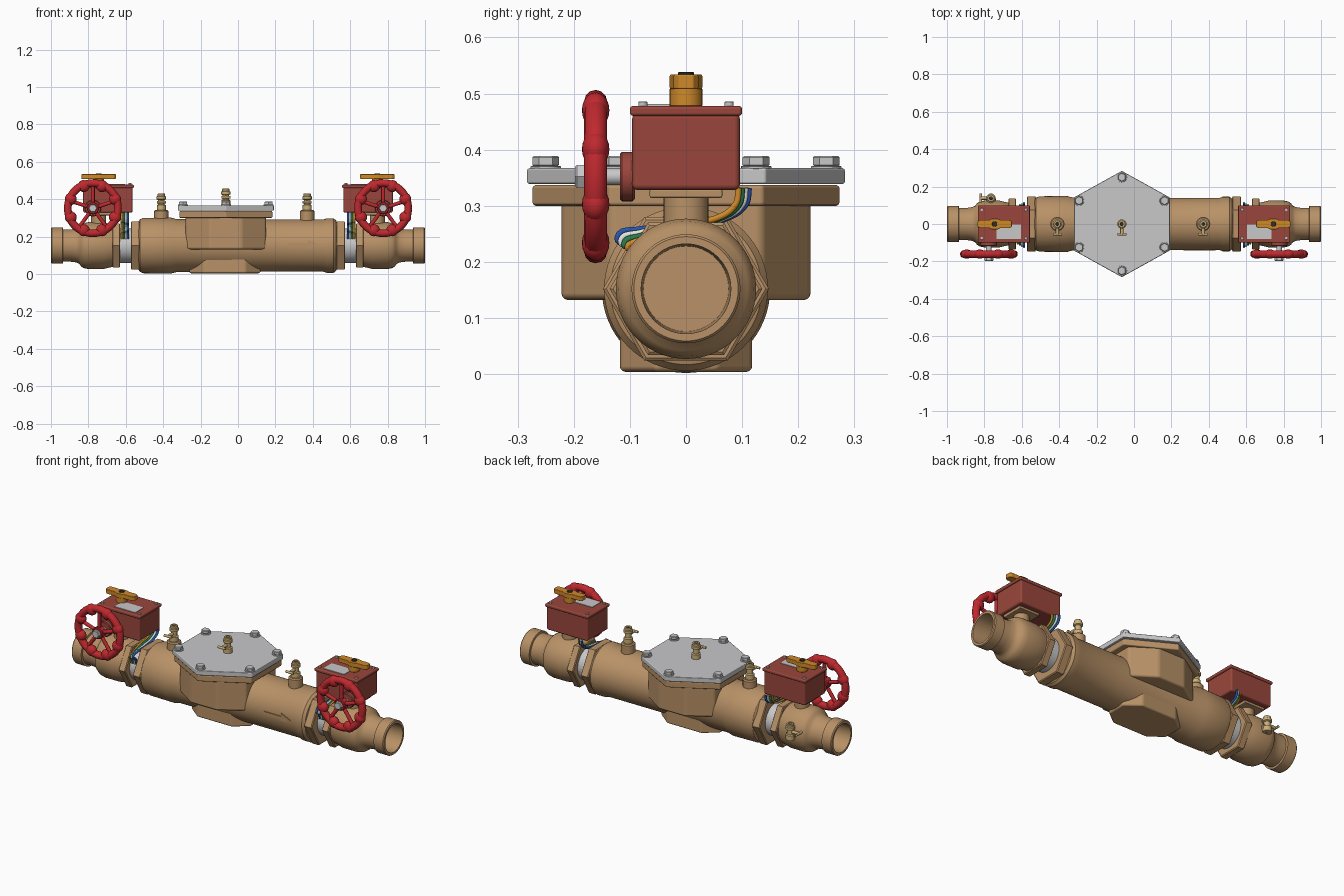
import bpy, bmesh, math
from mathutils import Vector

if "Cube" in bpy.data.objects:
    bpy.data.objects.remove(bpy.data.objects["Cube"])

AX = 0.152   # height of the pipe axis
CX = -0.065  # centre of the cover in x


def material(name, r, g, b):
    m = bpy.data.materials.new(name)
    m.diffuse_color = (r, g, b, 1)
    m.use_nodes = True
    m.node_tree.nodes["Principled BSDF"].inputs["Base Color"].default_value = m.diffuse_color
    return m


BRONZE = material("bronze", .48, .285, .135)
BRASS = material("pale brass", .60, .43, .19)
SILVER = material("silver", .58, .58, .59)
BOXRED = material("brick red", .32, .062, .045)
RED = material("wheel red", .52, .022, .028)
ORANGE = material("orange", .62, .25, .022)
DARK = material("dark grey", .03, .03, .03)
BLUE = material("wire blue", .02, .09, .42)
GREEN = material("wire green", .02, .20, .07)
WHITE = material("wire white", .75, .75, .72)


def finish(name, bm, mat, bevel=0, segs=2):
    bmesh.ops.remove_doubles(bm, verts=bm.verts, dist=1e-5)
    bmesh.ops.recalc_face_normals(bm, faces=bm.faces)
    me = bpy.data.meshes.new(name)
    bm.to_mesh(me)
    bm.free()
    me.materials.append(mat)
    me.shade_smooth()
    me.set_sharp_from_angle(angle=math.radians(32))
    ob = bpy.data.objects.new(name, me)
    bpy.context.collection.objects.link(ob)
    if bevel:
        b = ob.modifiers.new("bevel", 'BEVEL')
        b.width, b.segments, b.limit_method = bevel, segs, 'ANGLE'
        b.harden_normals = True
    return ob


def lathe(name, prof, mat, axis='Z', loc=(0, 0, 0), n=40, phase=0, loop=False):
    """Spin (position along axis, radius) points around an axis."""
    bm = bmesh.new()
    rings = []
    for h, r in prof:
        ring = []
        for i in range(n):
            a = phase + 2 * math.pi * i / n
            u, v = r * math.cos(a), r * math.sin(a)
            p = {'X': (h, u, v), 'Y': (u, h, v), 'Z': (u, v, h)}[axis]
            ring.append(bm.verts.new(Vector(p) + Vector(loc)))
        rings.append(ring)
    pairs = list(zip(rings, rings[1:] + rings[:1]))
    for a, b in (pairs if loop else pairs[:-1]):
        for i in range(n):
            j = (i + 1) % n
            bm.faces.new((a[i], a[j], b[j], b[i]))
    bmesh.ops.dissolve_degenerate(bm, dist=1e-5, edges=bm.edges)
    return finish(name, bm, mat)


def drum(name, h0, h1, r, mat, axis='Z', loc=(0, 0, 0), n=32, c=.004, phase=0):
    prof = [(h0, 0), (h0, r - c), (h0 + c, r), (h1 - c, r), (h1, r - c), (h1, 0)]
    return lathe(name, prof, mat, axis, loc, n, phase)


def prism(name, pts, z0, z1, mat, bevel=0, segs=2):
    bm = bmesh.new()
    lo = [bm.verts.new((x, y, z0)) for x, y in pts]
    hi = [bm.verts.new((x, y, z1)) for x, y in pts]
    bm.faces.new(lo)
    bm.faces.new(hi)
    for i in range(len(pts)):
        j = (i + 1) % len(pts)
        bm.faces.new((lo[i], lo[j], hi[j], hi[i]))
    return finish(name, bm, mat, bevel, segs)


def block(name, x0, x1, y0, y1, z0, z1, mat, bevel=0, segs=2):
    return prism(name, [(x0, y0), (x1, y0), (x1, y1), (x0, y1)], z0, z1, mat, bevel, segs)


def four(cx, x, y):
    return [(cx + a * x, b * y) for a, b in ((1, 1), (-1, 1), (-1, -1), (1, -1))]


def octagon(cx, xo, yi, xi, yo):
    return [(cx + xo, -yi), (cx + xo, yi), (cx + xi, yo), (cx - xi, yo),
            (cx - xo, yi), (cx - xo, -yi), (cx - xi, -yo), (cx + xi, -yo)]


def tube(name, pts, r, mat):
    cu = bpy.data.curves.new(name, 'CURVE')
    cu.dimensions = '3D'
    cu.bevel_depth, cu.bevel_resolution, cu.resolution_u = r, 3, 6
    cu.use_fill_caps = True
    sp = cu.splines.new('BEZIER')
    sp.bezier_points.add(len(pts) - 1)
    for bp, p in zip(sp.bezier_points, pts):
        bp.co = p
        bp.handle_left_type = bp.handle_right_type = 'AUTO'
    cu.materials.append(mat)
    ob = bpy.data.objects.new(name, cu)
    bpy.context.collection.objects.link(ob)
    bpy.ops.object.select_all(action='DESELECT')
    ob.select_set(True)
    bpy.context.view_layer.objects.active = ob
    bpy.ops.object.convert(target='MESH')


def test_cock(x, y, z, side=(0, -1)):
    prof = [(0, 0), (0, .024), (.028, .024), (.032, .017), (.056, .017), (.06, .025),
            (.074, .025), (.077, .02), (.088, .02), (.09, .018), (.09, .01), (.082, .01), (.082, 0)]
    lathe("test_cock", prof, BRASS, 'Z', (x, y, z), 20)
    drum("test_cock_hole", .08, .084, .01, DARK, 'Z', (x, y, z), 12, .001)
    end = Vector((x + side[0] * .055, y + side[1] * .055, z + .045))
    across = Vector((side[1], side[0], 0)) * .024
    tube("test_cock_stem", [(x, y, z + .045), end], .009, BRASS)
    tube("test_cock_key", [end - across, end + across], .007, BRASS)


# main body with its bottom pad and raised arrow
lathe("main_body", [(-.535, 0), (-.535, .125), (-.525, .14), (-.505, .148), (-.36, .15), (-.33, .142),
      (.18, .139), (.455, .139), (.475, .146), (.51, .146), (.525, .135), (.53, .12), (.53, 0)],
      BRONZE, 'X', (0, 0, AX), 64)
prism("bottom_pad", octagon(-.07, .19, .055, .11, .118), .004, .11, BRONZE, .01, 3)
arrow = prism("flow_arrow", [(.265, -.009), (.375, -.009), (.375, -.026), (.435, 0),
              (.375, .026), (.375, .009), (.265, .009)], .13, .143, BRONZE)
arrow.rotation_euler.x = math.pi / 2
arrow.location.z = AX + .004

# cover housing, flange, cover plate and bolts
prism("cover_housing", octagon(CX, .215, .135, .085, .222), .132, .31, BRONZE, .012, 3)
def hexagon(d):
    return [(CX + math.sin(k * math.pi / 3) * (.296 - d),
             math.cos(k * math.pi / 3) * (.284 - d)) for k in range(6)]
prism("cover_flange", hexagon(.009), .30, .337, BRONZE, .006)
prism("cover_plate", hexagon(0), .339, .367, SILVER, .004)
for k in range(6):
    a = k * math.pi / 3
    p = (CX + math.sin(a) * .264, math.cos(a) * .25, 0)
    drum("bolt_washer", .365, .371, .027, SILVER, 'Z', p, 20, .001)
    drum("bolt_head", .37, .389, .024, SILVER, 'Z', p, 6, .003, math.pi / 6)

# test cocks on their bosses
for x in (-.41, .37):
    drum("cock_boss", .25, .342, .038, BRONZE, 'Z', (x, 0, 0), 32, .006)
    test_cock(x, 0, .34)
test_cock(CX, 0, .366)
drum("side_cock_boss", .07, .14, .026, BRONZE, 'Y', (-.765, 0, AX + .01), 24)
test_cock(-.765, .138, .137, (-1, 0))


def shutoff(s):
    """One end valve with its actuator; s is the side along x."""
    pipe = (0, 0, AX)
    # valve barrel with grooved pipe end and open bore
    prof = [(.63, 0), (.63, .105), (.69, .118), (.72, .125), (.80, .125), (.825, .12), (.84, .11),
            (.848, .098), (.865, .09), (.895, .086), (.935, .086), (.937, .097), (.995, .097),
            (1, .093), (1, .08), (.87, .076), (.87, 0)]
    lathe("valve_barrel", [(s * h, r) for h, r in prof], BRONZE, 'X', pipe, 56)
    for h0, h1, r in ((.525, .573, .148), (.63, .672, .136)):
        prof = [(h0, 0), (h0, r - .006), (h0 + .004, r), (h1 - .004, r), (h1, r - .006), (h1, 0)]
        lathe("union_nut", [(s * h, q) for h, q in prof], BRONZE, 'X', pipe, 6)
    a, b = sorted((s * .56, s * .64))
    drum("union_pipe", a, b, .092, SILVER, 'X', pipe, 40)
    # stem and mounting plate
    drum("valve_stem", .25, .318, .04, BRONZE, 'Z', (s * .745, 0, 0))
    block("mount_plate", s * .745 - .065, s * .745 + .065, -.065, .065, .314, .33, BRONZE, .004)
    # gearbox with lid, screws and label
    cx = s * .696
    prism("gear_box", four(cx, .132, .096), .328, .465, BOXRED, .01, 3)
    prism("gear_box_lid", four(cx, .139, .1), .46, .478, BOXRED, .006, 3)
    for x, y in four(cx, .118, .077):
        drum("lid_screw", .476, .486, .008, SILVER, 'Z', (x, y, 0), 12, .001)
    prism("label", [(p + s * .669, q - .041) for p, q in four(0, .066, .038)], .477, .481, SILVER)
    # position indicator
    px = s * .745
    drum("indicator_hub", .475, .512, .029, ORANGE, 'Z', (px, 0, 0))
    pts = []
    for side in (1, -1):
        pts += [(px + side * .092, -side * .013), (px + side * .092, side * .013),
                (px + side * .08, side * .022), (px + side * .03, side * .022),
                (px + side * .015, side * .029), (px - side * .015, side * .029),
                (px - side * .03, side * .022), (px - side * .08, side * .022)]
    prism("indicator_wing", pts, .508, .534, ORANGE, .003)
    drum("indicator_screw", .53, .538, .014, DARK, 'Z', (px, 0, 0), 20, .001)
    # hand wheel: rim, grips, hub and spokes
    c = Vector((s * .776, -.161, .352))
    ring = [(.0205 * math.sin(t * math.pi / 6), .134 + .0205 * math.cos(t * math.pi / 6)) for t in range(12)]
    lathe("wheel_rim", ring, RED, 'Y', c, 56, 0, True)
    ball = [(-.0245 * math.cos(t * math.pi / 10), .032 * math.sin(t * math.pi / 10)) for t in range(11)]
    for k in range(8):
        a = math.pi * (k + .5) / 4
        lathe("wheel_grip", ball, RED, 'Y', c + Vector((math.cos(a), 0, math.sin(a))) * .128, 20)
    drum("wheel_hub", -.02, .02, .033, RED, 'Y', c, 24)
    for k in range(5):
        a = math.pi / 2 + k * math.pi * .4
        d = Vector((math.cos(a), 0, math.sin(a)))
        tube("wheel_spoke", [c + d * .02, c + d * .13], .0105, RED)
    drum("wheel_nut", -.037, -.015, .024, SILVER, 'Y', c, 6)
    drum("wheel_shaft", -.01, .07, .015, SILVER, 'Y', c, 20)
    drum("shaft_collar", .043, .07, .044, BOXRED, 'Y', c, 32)
    # wiring draped over the union
    for k, mat in enumerate((BLUE, WHITE, GREEN, ORANGE)):
        x, o = s * (.588 + .011 * k), .006 * k
        tube("wire", [(x, .112 - o, .332), (x, .106 - o, .302), (x, .07 - o, .277), (x, 0, .262 + o / 2),
                      (x, -.08, .258 - o), (x, -.122 + o, .243 - o), (x, -.10, .225),
                      (x, -.088, .19)], .006, mat)


for side in (-1, 1):
    shutoff(side)
